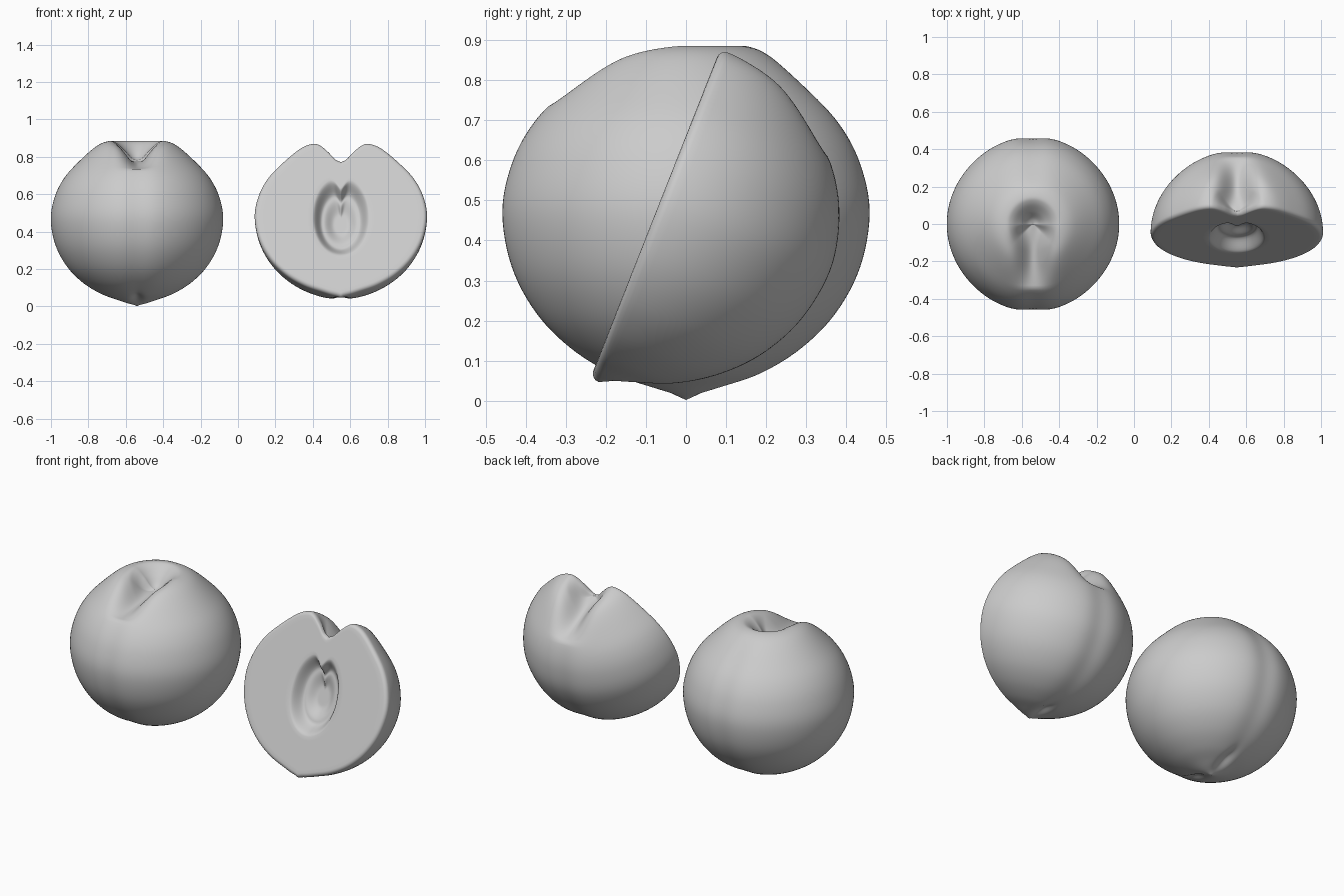
import bpy, bmesh, math

if "Cube" in bpy.data.objects:
    bpy.data.objects.remove(bpy.data.objects["Cube"])

# tip -> widest -> shoulder -> stem hollow, as (radius, height)
PROFILE = [(0, 0), (.1, .033), (.2, .07), (.3, .132), (.385, .22), (.445, .335),
           (.468, .47), (.445, .59), (.393, .69), (.31, .78), (.22, .857),
           (.155, .884), (.115, .876), (.07, .838), (.03, .795), (0, .78)]


def spline(u):
    """Catmull-Rom point on the profile, u in 0..1."""
    n = len(PROFILE) - 1
    i = min(int(u * n), n - 1)
    t = u * n - i
    p = [PROFILE[min(max(k, 0), n)] for k in (i - 1, i, i + 1, i + 2)]
    return [0.5 * (2 * p[1][k] + (p[2][k] - p[0][k]) * t
            + (2 * p[0][k] - 5 * p[1][k] + 4 * p[2][k] - p[3][k]) * t * t
            + (3 * p[1][k] - p[0][k] - 3 * p[2][k] + p[3][k]) * t ** 3) for k in (0, 1)]


def smooth(t):
    t = min(max(t, 0), 1)
    return t * t * (3 - 2 * t)


def skin(phi, u):
    """Fruit surface: revolved profile with a seam along the y direction."""
    r, z = spline(u)
    r = max(r, 0)
    x = r * math.cos(phi)
    front = smooth(-1.4 * math.sin(phi))
    if z > .5:   # deep channel leaving the stem hollow toward the front
        z -= max(0, z - (.78 - .13 * r)) * math.exp(-(x / .085) ** 2) * front
    else:        # crease running into the tip
        z += .022 * math.exp(-(x / .03) ** 2 - ((r - .12) / .08) ** 2)
    r2 = r - .012 * math.exp(-(x / .07) ** 2) * smooth((r - .1) / .2)
    r2 *= 1 - .012 * (1 - math.cos(4 * phi)) / 2
    return r2 * math.cos(phi) * .985, r2 * math.sin(phi), z


def finish(bm, name):
    bmesh.ops.remove_doubles(bm, verts=bm.verts, dist=1e-5)
    bmesh.ops.recalc_face_normals(bm, faces=bm.faces)
    me = bpy.data.meshes.new(name)
    bm.to_mesh(me)
    bm.free()
    for p in me.polygons:
        p.use_smooth = True
    ob = bpy.data.objects.new(name, me)
    bpy.context.collection.objects.link(ob)


def bridge(bm, rows, closed):
    for a, b in zip(rows, rows[1:]):
        n = len(a)
        for i in range(n if closed else n - 1):
            j = (i + 1) % n
            bm.faces.new((a[i], a[j], b[j], b[i]))


NU = 90

# whole fruit
bm = bmesh.new()
NP = 144
rows = []
for k in range(NU + 1):
    pts = [skin(2 * math.pi * i / NP, k / NU) for i in range(NP)]
    rows.append([bm.verts.new((x - .54, y, z)) for x, y, z in pts])
bridge(bm, rows, True)
finish(bm, "whole_fruit")

# halved fruit, leaning back
ROUND = .022


def place(x, n, a):
    return .55 + x, -.24 + a * .367 + n * .93, .053 + a * .93 - n * .367


bm = bmesh.new()
rows = []
for i in range(73):
    pts = [skin(-math.pi * i / 72, k / NU) for k in range(NU + 1)]
    rows.append([bm.verts.new(place(x, ROUND - y * (1 - ROUND / .46), z)) for x, y, z in pts])
bridge(bm, rows, False)

# outline of the cut, up one side and down the other
outline = [skin(0, k / NU) for k in range(NU + 1)]
outline += [(-x, y, z) for x, y, z in outline[-2:0:-1]]
CZ = .45


def stone_radius(t):
    """Heart-topped egg outline of the stone hollow, t from the x axis."""
    c, s = math.cos(t), math.sin(t)
    r = 1 / math.sqrt((c / .152) ** 2 + (s / .22) ** 2)
    if s > 0:
        r *= 1 + .09 * s * s - .3 * math.exp(-(c / .15) ** 2)
    return r


def hollow(q):
    """Depth of the stone hollow: steep wall, ledge, then an inner dip."""
    return .065 * smooth((1 - q) / .35) + .03 * smooth((.62 - q) / .4)


def cut_ring(func):
    ring = []
    for x, _, z in outline:
        dz = z - CZ
        rho, t = math.hypot(x, dz), math.atan2(dz, x)
        r, n = func(rho, stone_radius(t))
        ring.append(bm.verts.new(place(r * math.cos(t), n, CZ + r * math.sin(t))))
    return ring


rings = []
for k in range(5):     # rounded rim
    a = k / 4 * math.pi / 2
    rings.append(cut_ring(lambda o, s: (o - ROUND * (1 - math.cos(a)), ROUND * (1 - math.sin(a)))))
for k in range(1, 11):  # flat flesh
    f = k / 10
    rings.append(cut_ring(lambda o, s: ((o - ROUND) * (1 - f) + s * f, 0)))
for k in range(1, 25):  # stone hollow
    q = 1 - k / 24
    rings.append(cut_ring(lambda o, s: (s * q, hollow(q))))
bridge(bm, rings, True)
finish(bm, "halved_fruit")
